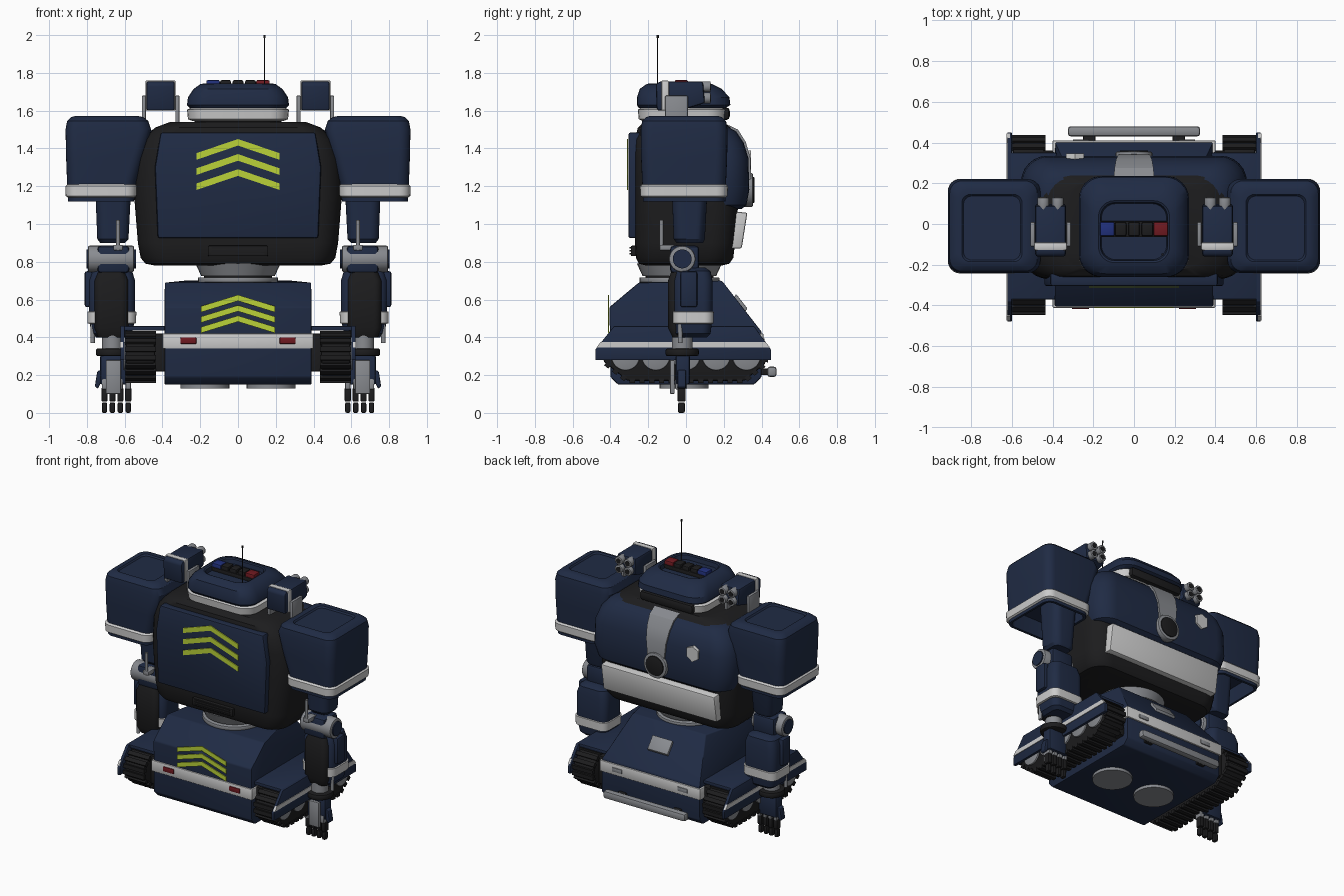
import bpy, bmesh, math
from mathutils import Vector, Matrix

def material(name, r, g, b):
    m = bpy.data.materials.new(name)
    m.diffuse_color = (r, g, b, 1)
    return m

NAVY = material("navy", .014, .024, .058)
BLACK = material("black", .012, .012, .013)
WHITE = material("white", .62, .62, .64)
GREY = material("grey", .25, .26, .28)
LIME = material("lime", .5, .65, .04)
RED = material("red", .16, .01, .015)
BLUE = material("blue", .015, .03, .2)

def finish(name, bm, mat, mirror=False, bevel=0, seg=2):
    bmesh.ops.recalc_face_normals(bm, faces=bm.faces)
    if bevel:
        edges = [e for e in bm.edges if len(e.link_faces) == 2 and e.calc_face_angle() > .3]
        bmesh.ops.bevel(bm, geom=edges, offset=bevel, segments=seg, affect='EDGES', profile=.5, clamp_overlap=True)
    me = bpy.data.meshes.new(name)
    bm.to_mesh(me)
    bm.free()
    me.materials.append(mat)
    ob = bpy.data.objects.new(name, me)
    bpy.context.collection.objects.link(ob)
    if mirror:
        ob.modifiers.new("mirror", 'MIRROR').use_mirror_merge = False
    return ob

def prism(name, pts, axis, a, b, mat, mirror=False, bevel=0, seg=2, edit=None):
    """Extrude a 2D profile along an axis from a to b."""
    put = {'x': lambda u, v, w: (w, u, v), 'y': lambda u, v, w: (u, w, v), 'z': lambda u, v, w: (u, v, w)}[axis]
    bm = bmesh.new()
    lo, hi = [[bm.verts.new(put(u, v, w)) for u, v in pts] for w in (a, b)]
    bm.faces.new(lo)
    bm.faces.new(hi)
    n = len(pts)
    for i in range(n):
        bm.faces.new((lo[i], lo[(i + 1) % n], hi[(i + 1) % n], hi[i]))
    for v in bm.verts:
        if edit:
            edit(v.co)
    return finish(name, bm, mat, mirror, bevel, seg)

def box(name, x0, x1, y0, y1, z0, z1, mat, mirror=False, bevel=.006, seg=2):
    return prism(name, [(x0, y0), (x1, y0), (x1, y1), (x0, y1)], 'z', z0, z1, mat, mirror, bevel, seg)

def loft(name, rings, mat, mirror=False, cap=True):
    """Skin rounded rectangles (z, x0, x1, y0, y1, corner radius)."""
    bm = bmesh.new()
    loops = []
    for z, x0, x1, y0, y1, r in rings:
        loop = []
        for k, (cx, cy) in enumerate([(x1 - r, y1 - r), (x0 + r, y1 - r), (x0 + r, y0 + r), (x1 - r, y0 + r)]):
            for i in range(7):
                t = (k + i / 6) * math.pi / 2
                loop.append(bm.verts.new((cx + r * math.cos(t), cy + r * math.sin(t), z)))
        loops.append(loop)
    n = len(loops[0])
    for p, q in zip(loops, loops[1:]):
        for i in range(n):
            bm.faces.new((p[i], p[(i + 1) % n], q[(i + 1) % n], q[i]))
    if cap:
        bm.faces.new(loops[0])
        bm.faces.new(loops[-1])
    return finish(name, bm, mat, mirror)

def rod(name, p, q, r, mat, mirror=False, r2=None, bevel=0, n=32):
    p, q = Vector(p), Vector(q)
    rot = (q - p).to_track_quat('Z', 'Y').to_matrix().to_4x4()
    bm = bmesh.new()
    bmesh.ops.create_cone(bm, cap_ends=True, segments=n, radius1=r, radius2=r if r2 is None else r2,
                          depth=(q - p).length, matrix=Matrix.Translation((p + q) / 2) @ rot)
    return finish(name, bm, mat, mirror, bevel)

def chevrons(name, half, top, drop, thick, step, y):
    for i in range(3):
        z = top - i * step
        prism(f"{name}_{i}", [(0, z), (half, z - drop), (half, z - drop - thick), (0, z - thick),
              (-half, z - drop - thick), (-half, z - drop)], 'y', y, y + .006, LIME)

# Hull, narrowing toward the top of the +y slope
def narrow(co):
    if co.y > 0 and co.z > .6:
        co.x *= .74
prism("hull", [(-.36, .15), (-.40, .19), (-.405, .56), (-.25, .69), (.19, .70), (.40, .43), (.40, .19), (.36, .15)],
      'x', -.39, .39, NAVY, bevel=.008, edit=narrow)
box("hull_stripe", -.40, .40, -.412, .41, .34, .42, WHITE)
box("tail_light", .22, .305, -.418, -.40, .365, .4, RED, True)
box("front_lamp", .22, .30, .40, .416, .365, .395, GREY, True)
rod("belly_disc", (.175, -.01, .13), (.175, -.01, .16), .13, GREY, True)
prism("slope_hatch", [(.25, .60), (.265, .63), (.325, .553), (.31, .53)], 'x', -.08, .08, GREY, bevel=.004)
box("bumper", -.325, .325, .43, .48, .19, .245, GREY, bevel=.015)
box("bumper_mount", .19, .25, .36, .44, .2, .235, BLACK, True)
chevrons("hull_chevron", .195, .625, .06, .032, .055, -.413)

# Tracks with cleats, wheels and guards
path = [(-.31, .17), (.31, .17), (.42, .26), (.425, .35), (.36, .42), (-.36, .42), (-.43, .36), (-.435, .27)]
prism("track_belt", path, 'x', .44, .595, BLACK, True, .01)
bm = bmesh.new()
for i, p in enumerate(path):
    p, q = Vector(p), Vector(path[(i + 1) % len(path)])
    count = max(1, round((q - p).length / .05))
    ang = math.atan2(q.y - p.y, q.x - p.x)
    for k in range(count):
        c = p.lerp(q, (k + .5) / count)
        bmesh.ops.create_cube(bm, size=1, matrix=Matrix.Translation((.517, c.x, c.y)) @
                              Matrix.Rotation(ang, 4, 'X') @ Matrix.Diagonal((.165, .028, .026, 1)))
finish("track_cleats", bm, BLACK, True)
for i in range(5):
    y = -.32 + .16 * i
    rod(f"road_wheel_{i}", (.54, y, .3), (.606, y, .3), .075, GREY, True, bevel=.006)
box("track_mount", .38, .45, -.36, .36, .22, .42, BLACK, True)
prism("track_skirt", [(-.48, .28), (-.48, .335), (-.38, .46), (.36, .46), (.45, .335), (.45, .28)],
      'x', .6, .622, NAVY, True, .004)
prism("skirt_stripe", [(-.475, .345), (-.452, .375), (.422, .375), (.445, .345)], 'x', .61, .626, WHITE, True)
box("track_fender", .38, .61, -.37, .35, .435, .46, NAVY, True)

# Waist rings
rod("waist_core", (0, -.035, .66), (0, -.035, .8), .18, BLACK)
rod("waist_flange", (0, -.035, .725), (0, -.035, .79), .195, GREY, r2=.225)
rod("waist_ring", (0, -.035, .69), (0, -.035, .718), .212, GREY, bevel=.006)

# Torso, back panel and chest armour
loft("torso", [(.78, -.44, .44, -.21, .19, .1), (.79, -.49, .49, -.25, .23, .12), (.82, -.515, .515, -.265, .25, .13),
     (.9, -.53, .53, -.27, .26, .13), (1.15, -.55, .55, -.27, .28, .13), (1.35, -.54, .54, -.27, .28, .13),
     (1.45, -.50, .50, -.27, .265, .13), (1.51, -.44, .44, -.255, .235, .13), (1.54, -.36, .36, -.22, .2, .12)], BLACK)
prism("back_panel", [(-.425, .925), (.425, .925), (.44, 1.3), (.41, 1.485), (-.41, 1.485), (-.44, 1.3)],
      'y', -.305, -.24, NAVY, bevel=.012)
chevrons("back_chevron", .22, 1.45, .075, .035, .08, -.312)
box("back_vent", -.16, .16, -.292, -.25, .83, .885, BLACK)
for i in range(3):
    box(f"vent_slat_{i}", -.14, .14, -.298, -.28, .838 + i * .016, .846 + i * .016, BLACK, bevel=0)
loft("chest_armour", [(1.08, -.48, .48, .05, .295, .1), (1.1, -.53, .53, .05, .32, .12), (1.18, -.555, .555, .05, .335, .13),
     (1.35, -.55, .55, .05, .33, .13), (1.43, -.52, .52, .05, .305, .12), (1.49, -.47, .47, .05, .265, .1),
     (1.515, -.42, .42, .05, .22, .08)], NAVY)
def spread(co):
    co.x *= 1 + max(0, co.z - 1.2) * 2
prism("chest_strip", [(.2, 1.1), (.335, 1.12), (.346, 1.18), (.341, 1.35), (.316, 1.435), (.275, 1.5), (.2, 1.535)],
      'x', -.06, .06, GREY, edit=spread)
rod("chest_lamp_ring", (0, .3, 1.18), (0, .355, 1.18), .09, GREY, bevel=.008)
rod("chest_lamp", (0, .3, 1.18), (0, .362, 1.18), .07, BLACK, bevel=.006)
prism("chest_shield", [(-.29, 1.28), (-.245, 1.31), (-.245, 1.37), (-.29, 1.39), (-.335, 1.37), (-.335, 1.31)],
      'y', .31, .345, WHITE)
prism("belly_panel", [(.2, .87), (.295, .87), (.325, 1.06), (.2, 1.07)], 'x', -.45, .45, WHITE, bevel=.01)

# Head with light bar, visor and aerial
loft("neck", [(1.5, -.23, .23, -.22, .18, .1), (1.56, -.23, .23, -.22, .18, .1)], BLACK)
loft("head_band", [(1.545, -.24, .24, -.23, .19, .1), (1.555, -.265, .265, -.25, .21, .1),
     (1.605, -.27, .27, -.255, .215, .1), (1.615, -.25, .25, -.24, .2, .1)], WHITE)
loft("head_shell", [(1.615, -.255, .255, -.25, .21, .1), (1.63, -.27, .27, -.26, .235, .11), (1.67, -.265, .265, -.26, .23, .11),
     (1.715, -.235, .235, -.245, .19, .1), (1.74, -.2, .2, -.21, .14, .09), (1.745, -.175, .175, -.19, .115, .08),
     (1.74, -.165, .165, -.18, .105, .07), (1.71, -.16, .16, -.175, .1, .07)], NAVY)
box("visor", -.21, .21, .08, .232, 1.55, 1.618, BLACK, bevel=.02)
box("light_tray", -.175, .175, -.065, .015, 1.7, 1.735, BLACK)
for i, m in enumerate([BLUE, BLACK, BLACK, BLACK, RED]):
    x = (-.132, -.066, 0, .066, .132)[i]
    w = .036 if i in (0, 4) else .028
    box(f"roof_light_{i}", x - w, x + w, -.06, .01, 1.71, 1.762, m, bevel=.008)
rod("aerial", (.14, -.15, 1.7), (.14, -.15, 1.995), .003, BLACK, n=8)
rod("aerial_tip", (.14, -.15, 1.985), (.14, -.15, 2), .006, BLACK, n=12)

# Shoulder-top launchers
prism("launcher", [(-.155, 1.6), (-.16, 1.74), (-.14, 1.755), (.09, 1.755), (.1, 1.64), (.0, 1.61)],
      'x', .335, .485, NAVY, True, .012)
prism("launcher_stripe", [(-.13, 1.6), (-.13, 1.76), (-.09, 1.76), (-.09, 1.6)], 'x', .33, .49, WHITE, True, .008)
for x0 in (.31, .487):
    box("launcher_bracket", x0, x0 + .022, -.11, .01, 1.47, 1.68, GREY, True)
for x in (.375, .445):
    for z in (1.667, 1.727):
        rod("launcher_tube", (x, .07, z), (x, .13, z), .029, GREY, True, bevel=.004, n=20)
        rod("launcher_bore", (x, .1, z), (x, .132, z), .018, BLACK, True, n=16)

# Shoulder shells, open below
loft("shoulder", [(1.23, .57, .88, -.2, .18, .05), (1.12, .565, .885, -.21, .19, .05), (1.12, .55, .9, -.228, .208, .06),
     (1.22, .54, .905, -.232, .212, .06), (1.35, .5, .91, -.238, .218, .06), (1.5, .46, .913, -.24, .22, .06),
     (1.545, .475, .905, -.232, .212, .06), (1.565, .50, .885, -.212, .192, .06), (1.572, .53, .86, -.19, .17, .05),
     (1.572, .55, .845, -.185, .145, .04), (1.562, .558, .837, -.177, .137, .04)], NAVY, True)
loft("shoulder_band", [(1.14, .55, .9, -.23, .21, .06), (1.148, .538, .912, -.242, .22, .06),
     (1.2, .535, .914, -.243, .222, .06), (1.212, .545, .9, -.23, .21, .06)], WHITE, True, False)
rod("shoulder_axle", (.45, 0, 1.33), (.6, 0, 1.33), .13, BLACK, True)

# Arms
loft("upper_arm", [(.9, .6, .73, -.05, .09, .04), (.92, .58, .745, -.065, .1, .05), (1.3, .56, .76, -.08, .12, .05)], NAVY, True)
rod("arm_piston", (.635, -.13, .86), (.635, -.13, 1.02), .01, GREY, True, n=16)
box("piston_mount", .61, .66, -.14, -.05, .86, .89, GREY, True)
rod("elbow_joint", (.55, -.02, .815), (.795, -.02, .815), .07, GREY, True, bevel=.01)
rod("elbow_cap", (.54, -.02, .815), (.803, -.02, .815), .05, NAVY, True)
box("elbow_block", .575, .745, -.085, .07, .74, .885, NAVY, True, .02)
loft("forearm", [(.4, .59, .75, -.04, .11, .04), (.42, .56, .775, -.06, .13, .05), (.5, .545, .79, -.065, .14, .05),
     (.7, .545, .79, -.065, .14, .05), (.75, .56, .775, -.05, .13, .05), (.77, .6, .74, -.03, .1, .04)], NAVY, True)
loft("forearm_core", [(.4, .6, .74, -.07, .02, .03), (.45, .58, .76, -.095, .02, .04), (.7, .58, .76, -.095, .02, .04),
     (.77, .61, .73, -.07, .02, .03)], BLACK, True)
loft("forearm_band", [(.47, .555, .78, -.06, .135, .05), (.475, .54, .797, -.07, .146, .05),
     (.535, .538, .798, -.07, .147, .05), (.54, .555, .78, -.06, .135, .05)], WHITE, True)
box("forearm_plate", .77, .812, -.03, .06, .56, .75, NAVY, True, .012)
rod("wrist_rod", (.77, -.03, .37), (.77, -.03, .56), .012, GREY, True, n=16)

# Hands
rod("wrist", (.665, -.02, .33), (.665, -.02, .42), .055, GREY, True)
rod("wrist_ring", (.665, -.02, .3), (.665, -.02, .342), .088, BLACK, True, bevel=.012)
box("palm", .575, .73, -.055, .02, .15, .31, NAVY, True, .012)
for i in range(4):
    x = .565 + i * .042
    box(f"knuckle_{i}", x + .002, x + .03, -.058, .004, .125, .18, GREY, True)
    box(f"finger_{i}", x, x + .032, -.045, -.002, .06, .135, BLACK, True)
    box(f"fingertip_{i}", x + .002, x + .03, -.042, -.006, 0, .056, BLACK, True, .008)
prism("thumb", [(.72, .23), (.745, .22), (.758, .14), (.742, .128), (.725, .16)], 'y', -.045, .0, NAVY, True, .005)
box("hand_guard", .62, .7, -.085, -.06, .1, .28, GREY, True)

# Smooth shading with sharp edges kept
for ob in bpy.context.collection.objects:
    ob.select_set(True)
    bpy.context.view_layer.objects.active = ob
bpy.ops.object.shade_smooth_by_angle(angle=math.radians(32))
